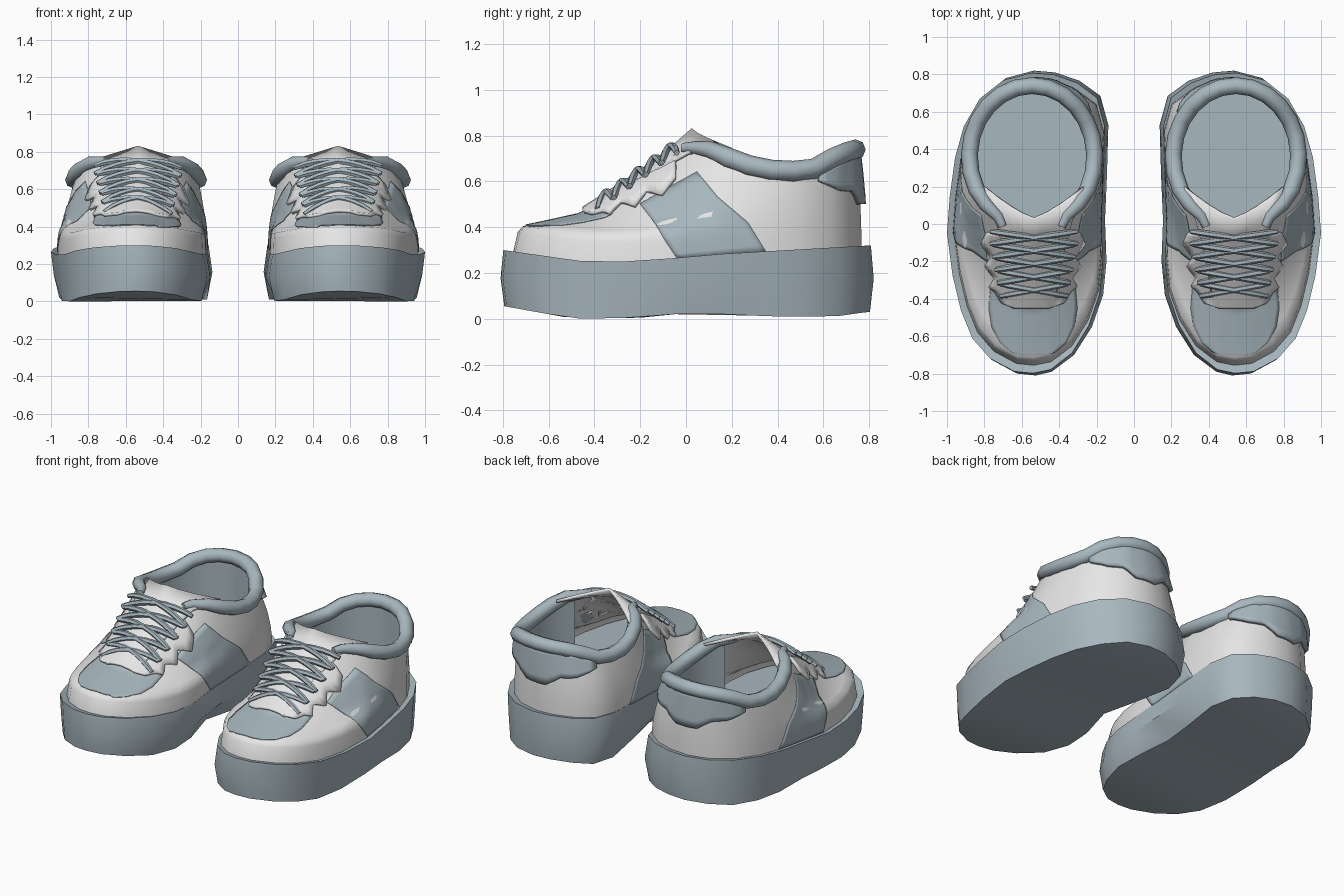
import bpy, bmesh, math
from mathutils import Vector
from mathutils.bvhtree import BVHTree

if "Cube" in bpy.data.objects:
    bpy.data.objects.remove(bpy.data.objects["Cube"])

CX, CY, RX, RY = 0.545, 0.36, 0.335, 0.38      # ankle opening ellipse


def material(name, rgb):
    m = bpy.data.materials.new(name)
    m.diffuse_color = (*rgb, 1)
    m.use_nodes = True
    m.node_tree.nodes["Principled BSDF"].inputs["Base Color"].default_value = m.diffuse_color
    return m


GREY = material("blue grey", (0.39, 0.475, 0.52))
WHITE = material("off white", (0.79, 0.79, 0.79))


def interp(table, v):
    if v <= table[0][0]:
        return table[0][1]
    for (a, p), (b, q) in zip(table, table[1:]):
        if v <= b:
            return p + (q - p) * (v - a) / (b - a)
    return table[-1][1]


def make(name, verts, faces, mat, thick=0, angle=40):
    """Mesh of the right part, mirrored to the left shoe."""
    bm = bmesh.new()
    vs = [bm.verts.new(v) for v in verts]
    for f in faces:
        bm.faces.new([vs[i] for i in f])
    bmesh.ops.recalc_face_normals(bm, faces=bm.faces)
    me = bpy.data.meshes.new(name)
    bm.to_mesh(me)
    bm.free()
    me.materials.append(mat)
    ob = bpy.data.objects.new(name, me)
    bpy.context.collection.objects.link(ob)
    bpy.ops.object.select_all(action='DESELECT')
    ob.select_set(True)
    bpy.context.view_layer.objects.active = ob
    bpy.ops.object.shade_smooth_by_angle(angle=math.radians(angle))
    if thick:
        s = ob.modifiers.new("thickness", 'SOLIDIFY')
        s.thickness, s.offset = thick, 0
    m = ob.modifiers.new("other_shoe", 'MIRROR')
    m.use_mirror_merge = False
    return ob


def grid_faces(rows, cols, wrap=False):
    return [(r * cols + c, r * cols + (c + 1) % cols,
             (r + 1) * cols + (c + 1) % cols, (r + 1) * cols + c)
            for r in range(rows - 1) for c in range(cols if wrap else cols - 1)]


def sweep(name, pts, radii, mat, sides=8):
    verts = []
    n = len(pts)
    for i, p in enumerate(pts):
        t = (pts[min(i + 1, n - 1)] - pts[max(i - 1, 0)]).normalized()
        a = t.cross(Vector((0, 0, 1))).normalized()
        b = a.cross(t)
        for k in range(sides):
            w = math.tau * k / sides
            verts.append(p + (a * math.cos(w) + b * math.sin(w)) * radii[i])
    faces = grid_faces(n, sides, True)
    faces += [tuple(range(sides)), tuple(range((n - 1) * sides, n * sides))]
    return make(name, verts, faces, mat, angle=50)


# Sole: outline from toe, round the outer side, heel, inner side
OUT = [(.54, -.81), (.64, -.80), (.77, -.73), (.865, -.62), (.925, -.47), (.97, -.28),
       (1.0, -.05), (.985, .15), (.957, .36), (.91, .53), (.825, .68), (.70, .78),
       (.55, .82), (.42, .81), (.29, .765), (.18, .685), (.137, .53), (.145, .25),
       (.155, .02), (.147, -.2), (.165, -.38), (.225, -.55), (.32, -.70), (.44, -.79)]
N = len(OUT)
TOP = [(-.81, .30), (-.45, .25), (-.2, .25), (.1, .28), (.45, .30), (.81, .32)]
BOT = [(-.81, .055), (-.5, 0), (-.2, .005), (.03, .028), (.3, .012), (.65, .008), (.81, .03)]
bottom, mid, top, ledge = [], [], [], []
for x, y in OUT:
    zt, zb, inner = interp(TOP, y), interp(BOT, y), x < .54
    waist = math.exp(-((y - .05) / .28) ** 2) * (.07 if inner else .02)
    bx = .55 + (x - .55) * .94
    bottom.append((bx + (waist if inner else -waist), y * .98, zb))
    mid.append((x - (0 if inner else .015), y, zb + (zt - zb) * .5))
    top.append((.55 + (x - .55) * (.95 if inner else 1), y * .985, zt))
    ledge.append((.55 + (x - .55) * .86, y * .9, zt - .018))
faces = grid_faces(4, N, True) + [(0, 1, N - 1), (11, 12, 13)]
faces += [(i, i + 1, N - 1 - i, N - i) for i in range(1, 11)]
make("sole", bottom + mid + top + ledge, faces, GREY)

# Upper: radial stations lofted from the sole to the ankle opening
COLLAR = [(-.05, .75), (.1, .735), (.25, .67), (.42, .635), (.56, .65), (.66, .71), (.76, .74)]
FRONT = [(0, 0), (.03, .21), (.06, .265), (.17, .30), (.4, .38), (.67, .65), (1, 1)]
SIDE = [(0, 0), (.02, .15), (.08, .3), (.2, .45), (.35, .6), (.65, .8), (1, 1)]


def rim(phi, k=1.0):
    y = CY + RY * k * math.sin(phi)
    return Vector((CX + RX * k * math.cos(phi), y, interp(COLLAR, y)))


base, rims = [], []
for x, y in OUT:
    b = Vector((CX + (x - .55) * .93, y * .935, interp(TOP, y) - .02))
    phi = math.atan2((b.y - .30) / RY, (b.x - CX) / RX)
    base.append(b)
    rims.append((phi, rim(phi)))
verts = []
for (f0, g0), (f1, g1) in zip(FRONT, SIDE):
    for b, (phi, c) in zip(base, rims):
        w = min(1, max(0, (-math.sin(phi) - .1) / .8))
        w = w * w * (3 - 2 * w)
        f, g = f1 + (f0 - f1) * w, g1 + (g0 - g1) * w
        p = b.lerp(c, f)
        p.z = b.z + (c.z - b.z) * g
        verts.append(p)
upper_faces = grid_faces(7, N, True)
make("upper", verts, upper_faces, WHITE, angle=80)
bvh = BVHTree.FromPolygons(verts, upper_faces)


def snap(o, d, lift):
    """Drop a point onto the upper and raise it along the surface normal."""
    o, d = Vector(o), Vector(d)
    hit, n, *_ = bvh.ray_cast(o, d)
    if hit is None:
        hit, n, *_ = bvh.find_nearest(o + d * 1.5)
    return hit + (n if n.dot(d) < 0 else -n) * lift


def from_top(a, b):
    return (a, b, 2), (0, 0, -1)


def from_right(a, b):
    return (2.4, a, b), (-1, 0, 0)


def from_left(a, b):
    return (-1.3, a, b), (1, 0, 0)


def from_heel(a, b):
    c, s = math.cos(math.radians(a)), math.sin(math.radians(a))
    return (CX + 2 * c, CY + 2 * s, b), (-c, -s, 0)


def panel(name, e0, e1, view, mat, lift, thick, sub=3, across=12):
    """Plate laid over the upper between two edges drawn in one view."""
    def dense(e):
        e = [Vector(p) for p in e]
        return [p.lerp(q, k / sub) for p, q in zip(e, e[1:]) for k in range(sub)] + [e[-1]]
    a, b = dense(e0), dense(e1)
    pts = [snap(*view(*p.lerp(q, k / across)), lift)
           for p, q in zip(a, b) for k in range(across + 1)]
    make(name, pts, grid_faces(len(a), across + 1), mat, thick, 50)


# Toe patch
toe = [(-.70, .06), (-.685, .115), (-.63, .18), (-.55, .22), (-.45, .235), (-.33, .225)]
panel("toe_patch", [(.54 - w, y) for y, w in toe], [(.54 + w, y) for y, w in toe],
      from_top, GREY, .004, .004, 5, 24)

# Side panels
pa = [(-.2, .50), (-.145, .43), (-.09, .34), (-.04, .265)]
pb = [(.05, .64), (.14, .53), (.27, .42), (.35, .29)]
panel("outer_side_panel", pa, pb, from_right, GREY, .004, .004, 4, 16)
panel("inner_side_panel", pa, pb, from_left, GREY, .004, .004, 4, 16)

# Zigzag lace stay
stay = [(-.44, .10), (-.42, .16), (-.36, .19), (-.33, .225), (-.28, .20), (-.22, .245),
        (-.17, .215), (-.10, .265), (-.04, .24)]
panel("lace_stay", [(.54 - w, y) for y, w in stay], [(.54 + w, y) for y, w in stay],
      from_top, WHITE, .012, .02)

# Heel tab
tab = [(38, .63, .60), (55, .69, .56), (68, .72, .555), (80, .73, .50), (100, .73, .50),
       (112, .72, .555), (125, .69, .56), (142, .63, .60)]
panel("heel_tab", [(a, t) for a, t, b in tab], [(a, b) for a, t, b in tab],
      from_heel, GREY, .014, .026, across=5)

# Lining behind the ankle, open towards the toes, and a full length insole
ring = [rim(math.radians(-50 + 280 * k / 20), .97) for k in range(21)]
make("lining", ring + [Vector((CX + (p.x - CX) * .98, p.y, .33)) for p in ring],
     grid_faces(2, 21), GREY)
make("insole", [(CX + (b.x - CX) * .93, b.y * .93, .34) for b in base],
     [tuple(range(N))], GREY)

# Padded collar, open at the tongue
pts, rad = [], []
for k in range(21):
    p = rim(math.radians(-57 + 294 * k / 20))
    e = min(k, 20 - k)
    pts.append(p + Vector((0, 0, .005)))
    rad.append((.03, .038, .045)[min(e, 2)])
for i, s in ((0, -1), (-1, 1)):                 # ends turn forward
    pts.insert(0 if i == 0 else len(pts), pts[i] + Vector((s * .025, -.055, .0)))
    rad.insert(0 if i == 0 else len(rad), .022)
sweep("collar", pts, rad, GREY)

# Tongue: (y, half width, z, backward curve, side drop)
rows = [(-.38, .12, .50, 0, .01), (-.2, .15, .635, .01, .02), (-.05, .20, .755, .06, .03),
        (.03, .265, .825, .17, .085)]
verts = [(.535 + hw * k / 4, y + yb * abs(k / 4) ** 1.3, z - dz * abs(k / 4))
         for y, hw, z, yb, dz in rows for k in range(-4, 5)]
make("tongue", verts, grid_faces(4, 9), WHITE, .018, 50)

# Crossing laces lying on the tongue
LACE_Z = [(-.42, .475), (-.2, .635), (-.05, .745), (0, .755)]
for j in range(5):
    y0 = -.385 + .07 * j
    hw = .18 + .013 * j
    for s in (-1, 1):
        pts = []
        for k in range(9):
            u = k / 4 - 1
            x, y = .535 + s * u * hw, y0 + .065 * k / 8
            z = max(snap(*from_top(x, y), 0).z + .024,
                    interp(LACE_Z, y) + .022 - .05 * u * u + .006 * s * u)
            pts.append(Vector((x, y, z)))
        sweep("lace", pts, [.013] + [.017] * 7 + [.013], GREY, 6)
